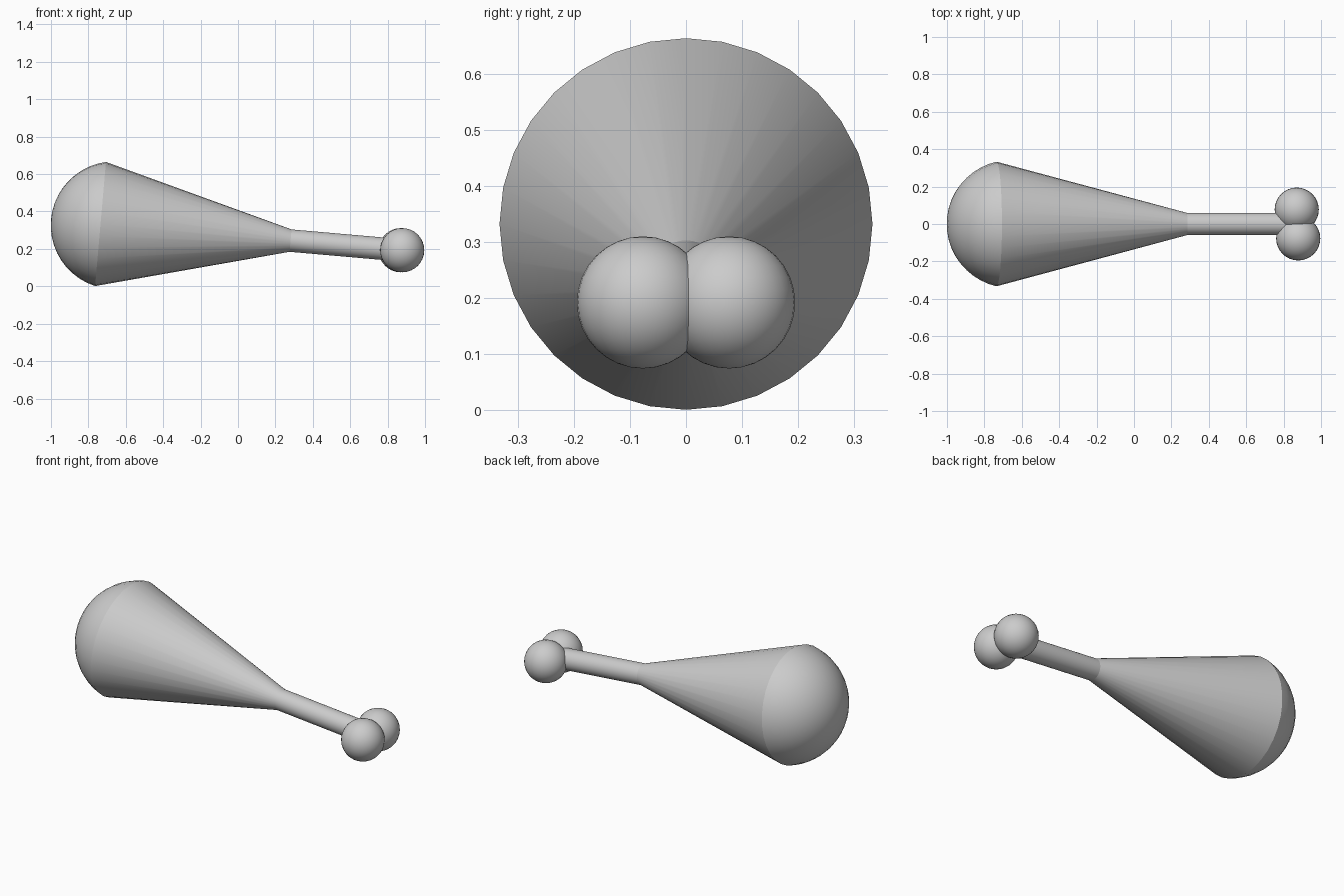
import bpy
import bmesh
from math import radians, sin, cos, asin, pi
from mathutils import Matrix

if "Cube" in bpy.data.objects:
    bpy.data.objects.remove(bpy.data.objects["Cube"])

grey = bpy.data.materials.new("plain_grey")
grey.use_nodes = True
grey.diffuse_color = (0.6, 0.6, 0.6, 1)
grey.node_tree.nodes["Principled BSDF"].inputs["Base Color"].default_value = (0.6, 0.6, 0.6, 1)


def finish(bm, name, angle):
    mesh = bpy.data.meshes.new(name)
    bmesh.ops.recalc_face_normals(bm, faces=bm.faces)
    bm.to_mesh(mesh)
    bm.free()
    mesh.materials.append(grey)
    obj = bpy.data.objects.new(name, mesh)
    bpy.context.collection.objects.link(obj)
    bpy.ops.object.select_all(action="DESELECT")
    obj.select_set(True)
    bpy.context.view_layer.objects.active = obj
    bpy.ops.object.shade_smooth_by_angle(angle=radians(angle))
    return obj


# Drumstick body: rounded cap, tapering meat and straight bone, turned about one axis
rim, cap_depth, bone = 0.333, 0.266, 0.06
cap_radius = (rim ** 2 + cap_depth ** 2) / (2 * cap_depth)
cap_angle = asin(rim / cap_radius)
steps = 10
profile = []
for i in range(steps + 1):
    a = cap_angle * i / steps
    profile.append((cap_radius * sin(a), cap_radius * (1 - cos(a)) - cap_depth))
profile += [(bone, 1.02), (bone, 1.6), (0, 1.6)]

bm = bmesh.new()
verts = [bm.verts.new((r, 0, h)) for r, h in profile]
edges = [bm.edges.new(pair) for pair in zip(verts, verts[1:])]
bmesh.ops.spin(bm, geom=verts + edges, cent=(0, 0, 0), axis=(0, 0, 1),
               angle=2 * pi, steps=32, use_merge=True)
bmesh.ops.remove_doubles(bm, verts=bm.verts, dist=0.0001)
bm.transform(Matrix.Translation((-0.735, 0, 0.333)) @ Matrix.Rotation(radians(95), 4, "Y"))
finish(bm, "meat_and_bone", 13)

# Paired knobs at the end of the bone
for side, name in ((1, "back_knob"), (-1, "front_knob")):
    bm = bmesh.new()
    bmesh.ops.create_uvsphere(bm, u_segments=32, v_segments=16, radius=0.118)
    bm.transform(Matrix.Translation((0.878 - 0.004 * (side + 1), 0.077 * side, 0.193)))
    finish(bm, name, 30)
